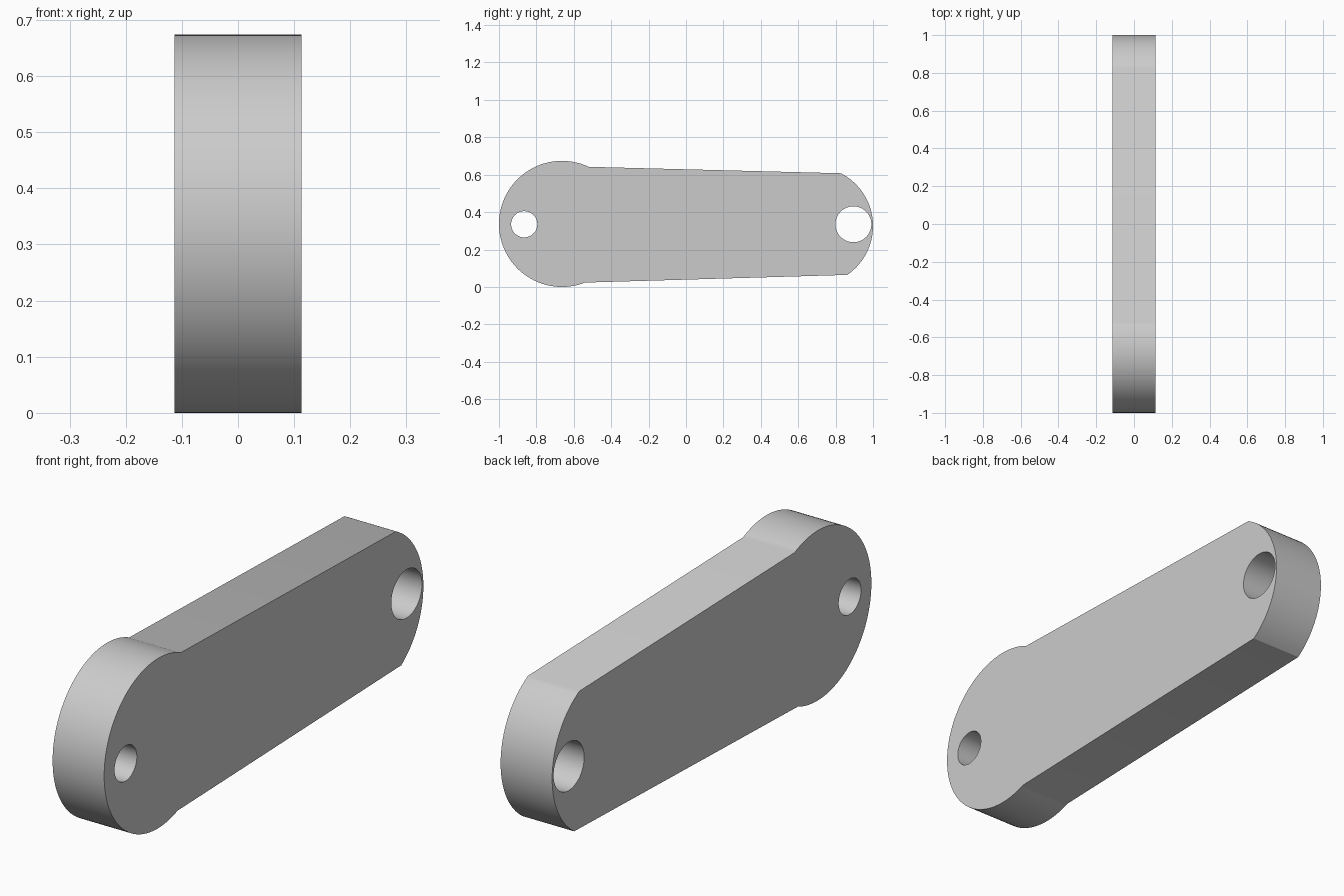
import bpy, bmesh
from math import atan2, cos, sin, pi, radians

cube = bpy.data.objects.get("Cube")
if cube:
    bpy.data.objects.remove(cube, do_unlink=True)

HALF_WIDTH = 0.113


def arc(center, radius, start, end, steps):
    """Points along an arc, in the (y, z) plane."""
    angles = [start + (end - start) * i / steps for i in range(steps + 1)]
    return [(center[0] + radius * cos(a), center[1] + radius * sin(a)) for a in angles]


def angle_to(center, point):
    return atan2(point[1] - center[1], point[0] - center[0])


def circle(center, radius, steps=64):
    return arc(center, radius, 0, 2 * pi, steps)[:-1]


# Outline: round front lobe, tapered straight sides, shallow rounded back end
lobe, lobe_radius = (-0.663, 0.337), 0.337
tip, tip_radius = (0.683, 0.326), 0.317
outline = arc(lobe, lobe_radius, angle_to(lobe, (-0.52, 0.642)),
              angle_to(lobe, (-0.54, 0.024)) + 2 * pi, 80)
outline += arc(tip, tip_radius, angle_to(tip, (0.865, 0.06)),
               angle_to(tip, (0.828, 0.607)), 36)
front_hole = circle((-0.865, 0.335), 0.07)
back_hole = circle((0.895, 0.335), 0.096)

# Filled profile with two holes, extruded across the width
curve = bpy.data.curves.new("link_plate_profile", "CURVE")
curve.dimensions = "2D"
curve.fill_mode = "BOTH"
curve.extrude = HALF_WIDTH
for loop in (outline, front_hole, back_hole):
    spline = curve.splines.new("POLY")
    spline.points.add(len(loop) - 1)
    for point, (y, z) in zip(spline.points, loop):
        point.co = (y, z, 0, 1)
    spline.use_cyclic_u = True

plate = bpy.data.objects.new("link_plate", curve)
bpy.context.collection.objects.link(plate)
plate.rotation_euler = (radians(90), 0, radians(90))
bpy.ops.object.select_all(action="DESELECT")
plate.select_set(True)
bpy.context.view_layer.objects.active = plate
bpy.ops.object.convert(target="MESH")
plate = bpy.context.view_layer.objects.active
bpy.ops.object.transform_apply(location=False, rotation=True, scale=False)

# Weld the caps to the walls
bm = bmesh.new()
bm.from_mesh(plate.data)
bmesh.ops.remove_doubles(bm, verts=bm.verts, dist=0.0005)
bmesh.ops.recalc_face_normals(bm, faces=bm.faces)
bm.to_mesh(plate.data)
bm.free()

# Plain grey finish
grey = bpy.data.materials.new("light_grey")
grey.use_nodes = True
color = (0.6, 0.6, 0.6, 1)
grey.diffuse_color = color
grey.node_tree.nodes["Principled BSDF"].inputs["Base Color"].default_value = color
plate.data.materials.clear()
plate.data.materials.append(grey)

bpy.ops.object.shade_smooth_by_angle(angle=radians(30))
